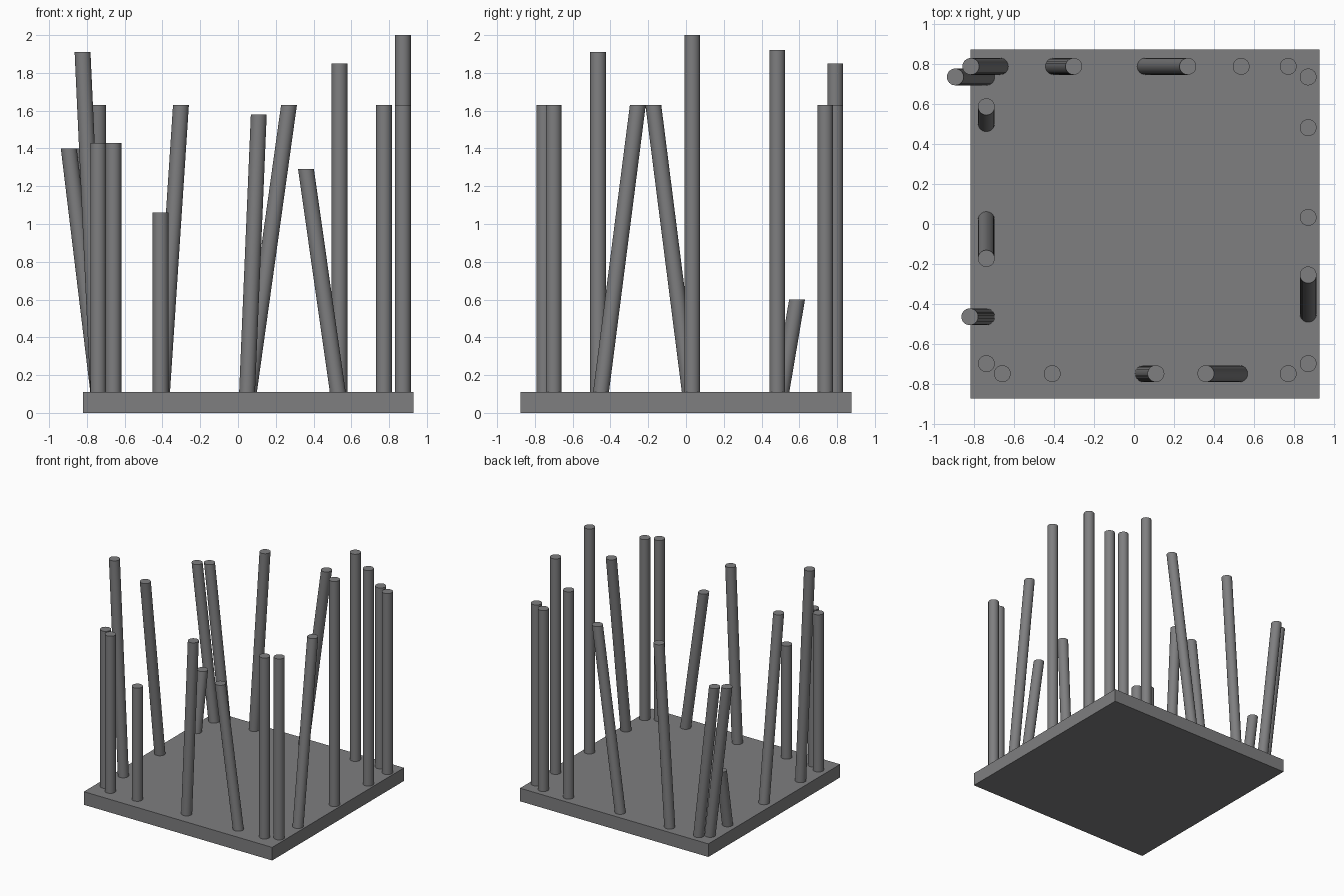
import bpy, bmesh
from mathutils import Matrix

if "Cube" in bpy.data.objects:
    bpy.data.objects.remove(bpy.data.objects["Cube"])

grey = bpy.data.materials.new("dark_grey")
grey.diffuse_color = (0.21, 0.21, 0.215, 1)
grey.use_nodes = True
grey.node_tree.nodes["Principled BSDF"].inputs["Base Color"].default_value = grey.diffuse_color
PLATE_TOP = 0.11
RADIUS = 0.042


def finish(name, bm):
    mesh = bpy.data.meshes.new(name)
    bm.to_mesh(mesh)
    bm.free()
    mesh.materials.append(grey)
    ob = bpy.data.objects.new(name, mesh)
    bpy.context.collection.objects.link(ob)
    return ob


def post(name, base, top, height):
    """Round post sheared from its base centre to its top centre, level ends."""
    bm = bmesh.new()
    bmesh.ops.create_cone(bm, cap_ends=True, segments=32,
                          radius1=RADIUS, radius2=RADIUS, depth=1)
    for v in bm.verts:
        end, z = (top, height) if v.co.z > 0 else (base, PLATE_TOP)
        v.co = (v.co.x + end[0], v.co.y + end[1], z)
    ob = finish(name, bm)
    bpy.ops.object.select_all(action='DESELECT')
    ob.select_set(True)
    bpy.context.view_layer.objects.active = ob
    bpy.ops.object.shade_smooth_by_angle()


# Base plate
bm = bmesh.new()
bmesh.ops.create_cube(bm, size=1, matrix=Matrix.Translation((0.055, 0, PLATE_TOP / 2))
                      @ Matrix.Diagonal((1.75, 1.75, PLATE_TOP, 1)))
finish("base_plate", bm)

# Front and back rows: base x, top x, height
rows = {
    "front_post": (-0.75, [(-0.66, -0.66, 1.43), (-0.41, -0.41, 1.06), (0.048, 0.11, 1.58),
                           (0.528, 0.36, 1.29), (0.773, 0.773, 1.63)]),
    "back_post": (0.79, [(-0.672, -0.818, 1.40), (-0.402, -0.302, 1.63), (0.058, 0.27, 1.63),
                         (0.537, 0.537, 1.85), (0.773, 0.773, 1.63)]),
}
for name, (y, items) in rows.items():
    for x0, x1, h in items:
        post(name, (x0, y), (x1, y), h)

# Right side: base y, top y, height
for y0, y1, h in [(-0.70, -0.70, 1.63), (-0.45, -0.255, 1.63), (0.033, 0.033, 2.0),
                  (0.483, 0.483, 1.92), (0.737, 0.737, 1.63)]:
    post("right_post", (0.873, y0), (0.873, y1), h)

# Left side: base y, top x, top y, height
for y0, x1, y1, h in [(-0.70, -0.74, -0.70, 1.43), (-0.465, -0.823, -0.465, 1.91),
                      (0.02, -0.74, -0.173, 1.63), (0.505, -0.74, 0.588, 0.60),
                      (0.737, -0.896, 0.737, 1.40)]:
    post("left_post", (-0.74, y0), (x1, y1), h)
